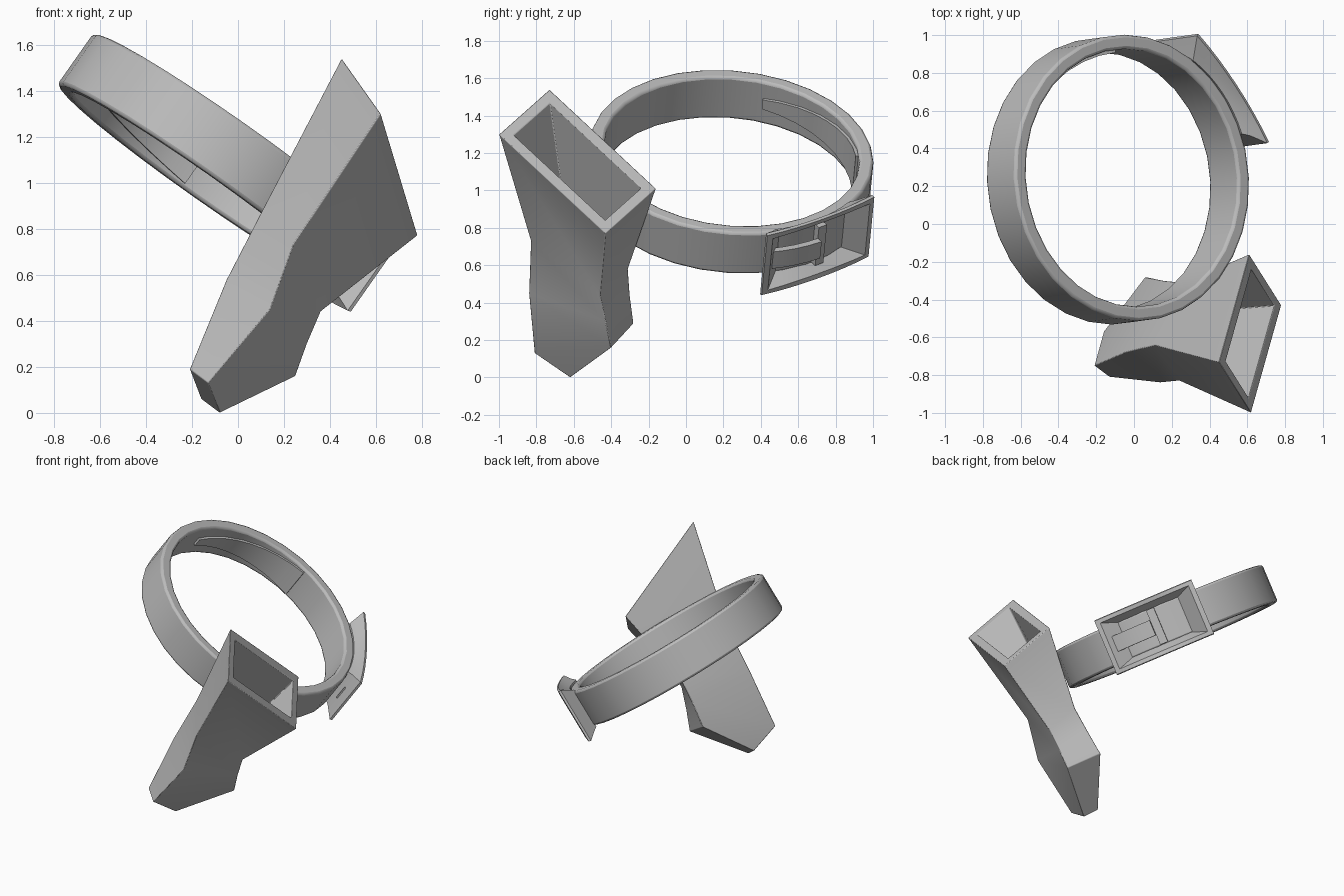
import bpy, bmesh
from math import cos, sin, radians
from mathutils import Vector, Matrix

cube = bpy.data.objects.get("Cube")
if cube:
    bpy.data.objects.remove(cube)

grey = bpy.data.materials.new("grey")
grey.use_nodes = True
grey.diffuse_color = (0.5, 0.5, 0.5, 1)
grey.node_tree.nodes["Principled BSDF"].inputs["Base Color"].default_value = (0.5, 0.5, 0.5, 1)

# Tilted frame of the belt: local x and y lie in the ring, local z is its axis
axis_z = Vector((0.573, 0.08, 0.815)).normalized()
axis_x = Vector((0.818, 0, -0.575)).normalized()
axis_y = axis_z.cross(axis_x)
FRAME = Matrix((axis_x, axis_y, axis_z)).transposed().to_4x4()
FRAME.translation = (-0.085, 0.235, 1.10)


def loft(name, loops, wrap=False, cap_start=False, cap_end=False,
         extra_points=(), extra_faces=(), bevel=0, angle=40):
    """Skin a row of equal closed loops."""
    n, m = len(loops[0]), len(loops)
    points = [p for loop in loops for p in loop] + list(extra_points)
    faces = []
    for i in range(m if wrap else m - 1):
        a, b = i * n, (i + 1) % m * n
        faces += [(a + j, a + (j + 1) % n, b + (j + 1) % n, b + j) for j in range(n)]
    if cap_start:
        faces.append(tuple(range(n)))
    if cap_end:
        faces.append(tuple(range((m - 1) * n, m * n)))
    faces += extra_faces
    mesh = bpy.data.meshes.new(name)
    mesh.from_pydata([tuple(p) for p in points], [], faces)
    bm = bmesh.new()
    bm.from_mesh(mesh)
    bmesh.ops.recalc_face_normals(bm, faces=bm.faces)
    bm.to_mesh(mesh)
    bm.free()
    mesh.materials.append(grey)
    ob = bpy.data.objects.new(name, mesh)
    bpy.context.collection.objects.link(ob)
    bpy.ops.object.select_all(action='DESELECT')
    ob.select_set(True)
    bpy.context.view_layer.objects.active = ob
    bpy.ops.object.shade_smooth_by_angle(angle=radians(angle))
    if bevel:
        mod = ob.modifiers.new("soft_edges", 'BEVEL')
        mod.width, mod.segments, mod.limit_method = bevel, 2, 'ANGLE'
        mod.angle_limit = radians(35)


def on_belt(degrees, r, h):
    t = radians(degrees)
    return FRAME @ Vector((r * cos(t), r * sin(t), h))


def section(degrees, r0, r1, half):
    return [on_belt(degrees, r, h) for r, h in
            ((r0, -half), (r1, -half), (r1, half), (r0, half))]


def arc_block(name, a0, a1, r0, r1, half0, half1, steps=8):
    """Curved bar that follows the belt."""
    loops = [section(a0 + (a1 - a0) * i / steps, r0, r1,
                     half0 + (half1 - half0) * i / steps) for i in range(steps + 1)]
    loft(name, loops, cap_start=True, cap_end=True)


# Belt strap and its tucked-in tail
SIDES = 32
loft("belt", [section(360 * i / SIDES, 0.685, 0.76, 0.135) for i in range(SIDES)],
     wrap=True, bevel=0.015, angle=60)
arc_block("belt_tail", 95, 165, 0.668, 0.69, 0.115, 0.03)


# Buckle: flared tray, flatter than the belt so that its ends stand away from it
def tray_loop(a0, a1, r, half, sag=0, steps=8):
    side = []
    for i in range(steps + 1):
        s = 2 * i / steps - 1
        side.append((a0 + (a1 - a0) * i / steps, r - sag * (1 - s * s)))
    return ([on_belt(a, q, half) for a, q in side] +
            [on_belt(a, q, -half) for a, q in reversed(side)])


loft("buckle_frame", [
    tray_loop(18, 56, 0.75, 0.145),
    tray_loop(16, 58, 0.79, 0.165, 0.01),
    tray_loop(12, 61, 0.855, 0.20, 0.05),
    tray_loop(12.3, 60.7, 0.87, 0.195, 0.05),
    tray_loop(14.5, 58.5, 0.865, 0.168, 0.05),
    tray_loop(20, 53, 0.75, 0.125)], wrap=True)
arc_block("buckle_bar", 36, 40, 0.75, 0.795, 0.125, 0.125, 2)
arc_block("buckle_tongue", 15, 36, 0.795, 0.83, 0.055, 0.055, 4)

# Sheath: four long edges, from the mouth down to a wedge tip
mouth = [(.62, -1, 1.30), (.45, -.73, 1.54), (.61, -.16, 1.01), (.78, -.43, .77)]
waist = [(.24, -.83, .73), (.11, -.64, .89), (.26, -.31, .58), (.36, -.46, .44)]
lower = [(.14, -.84, .45), (-.05, -.68, .58), (.16, -.30, .44), (.30, -.43, .30)]
foot = [(-.13, -.81, .13), (-.21, -.75, .19), (.06, -.28, .29), (.25, -.40, .16)]
tip = [(-.08, -.62, 0), (-.16, -.57, .06)]


def inset(loop, d):
    pts = [Vector(p) for p in loop]
    return [p + d * ((pts[i - 1] - p).normalized() + (pts[(i + 1) % 4] - p).normalized())
            for i, p in enumerate(pts)]


loops = [foot, lower, waist, mouth, inset(mouth, 0.057), inset(waist, 0.05)]
t0 = len(loops) * 4
t1 = t0 + 1
loft("sheath", loops, cap_end=True, extra_points=tip,
     extra_faces=[(0, 1, t1, t0), (t0, t1, 2, 3), (0, t0, 3), (1, 2, t1)],
     bevel=0.004)
